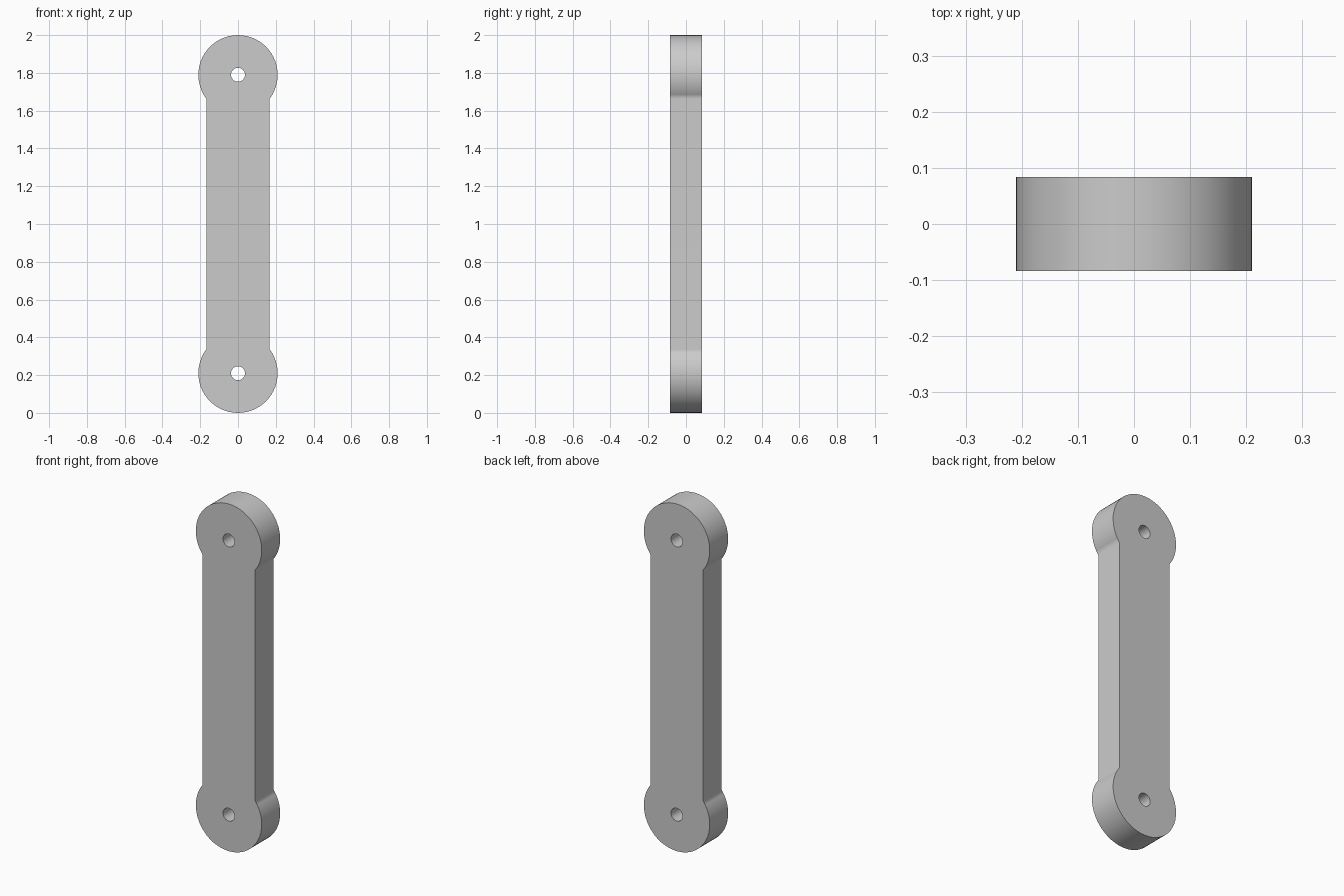
import bpy, bmesh, math

cube = bpy.data.objects.get("Cube")
if cube:
    bpy.data.objects.remove(cube, do_unlink=True)

END_R, HOLE_R, HALF_W, HALF_T = 0.21, 0.037, 0.168, 0.084
LOW_Z, HIGH_Z = END_R, 2 - END_R

grey = bpy.data.materials.new("plain grey")
grey.use_nodes = True
colour = (0.6, 0.6, 0.6, 1)
grey.diffuse_color = colour
grey.node_tree.nodes["Principled BSDF"].inputs["Base Color"].default_value = colour


def arc(z, radius, start, sweep, steps):
    """Points on a circle in the front plane of the link."""
    angles = [start + sweep * i / steps for i in range(steps + 1)]
    return [(radius * math.cos(a), -HALF_T, z + radius * math.sin(a)) for a in angles]


def add_loop(bm, points):
    verts = [bm.verts.new(p) for p in points]
    return [bm.edges.new((a, b)) for a, b in zip(verts, verts[1:] + verts[:1])]


bm = bmesh.new()

# Outline: a round end above and below, joined by the straight bar
neck = math.acos(HALF_W / END_R)
sweep = math.pi + 2 * neck
edges = add_loop(bm, arc(HIGH_Z, END_R, -neck, sweep, 36)
                 + arc(LOW_Z, END_R, math.pi - neck, sweep, 36))

# Pin holes
for z in (LOW_Z, HIGH_Z):
    edges += add_loop(bm, arc(z, HOLE_R, 0, math.tau, 32)[:-1])

# Fill the front face and extrude it to full thickness
bmesh.ops.triangle_fill(bm, edges=edges, use_beauty=True, normal=(0, -1, 0))
result = bmesh.ops.extrude_face_region(bm, geom=bm.faces[:])
back = [v for v in result["geom"] if isinstance(v, bmesh.types.BMVert)]
bmesh.ops.translate(bm, verts=back, vec=(0, 2 * HALF_T, 0))
bmesh.ops.recalc_face_normals(bm, faces=bm.faces[:])

mesh = bpy.data.meshes.new("link_bar")
bm.to_mesh(mesh)
bm.free()
mesh.materials.append(grey)
link = bpy.data.objects.new("link_bar", mesh)
bpy.context.collection.objects.link(link)

# Smooth round sides, crisp rims, flat bar sides
bpy.ops.object.select_all(action="DESELECT")
link.select_set(True)
bpy.context.view_layer.objects.active = link
bpy.ops.object.shade_smooth_by_angle(angle=math.radians(50))
weighted = link.modifiers.new("flat sides", "WEIGHTED_NORMAL")
weighted.keep_sharp = True
